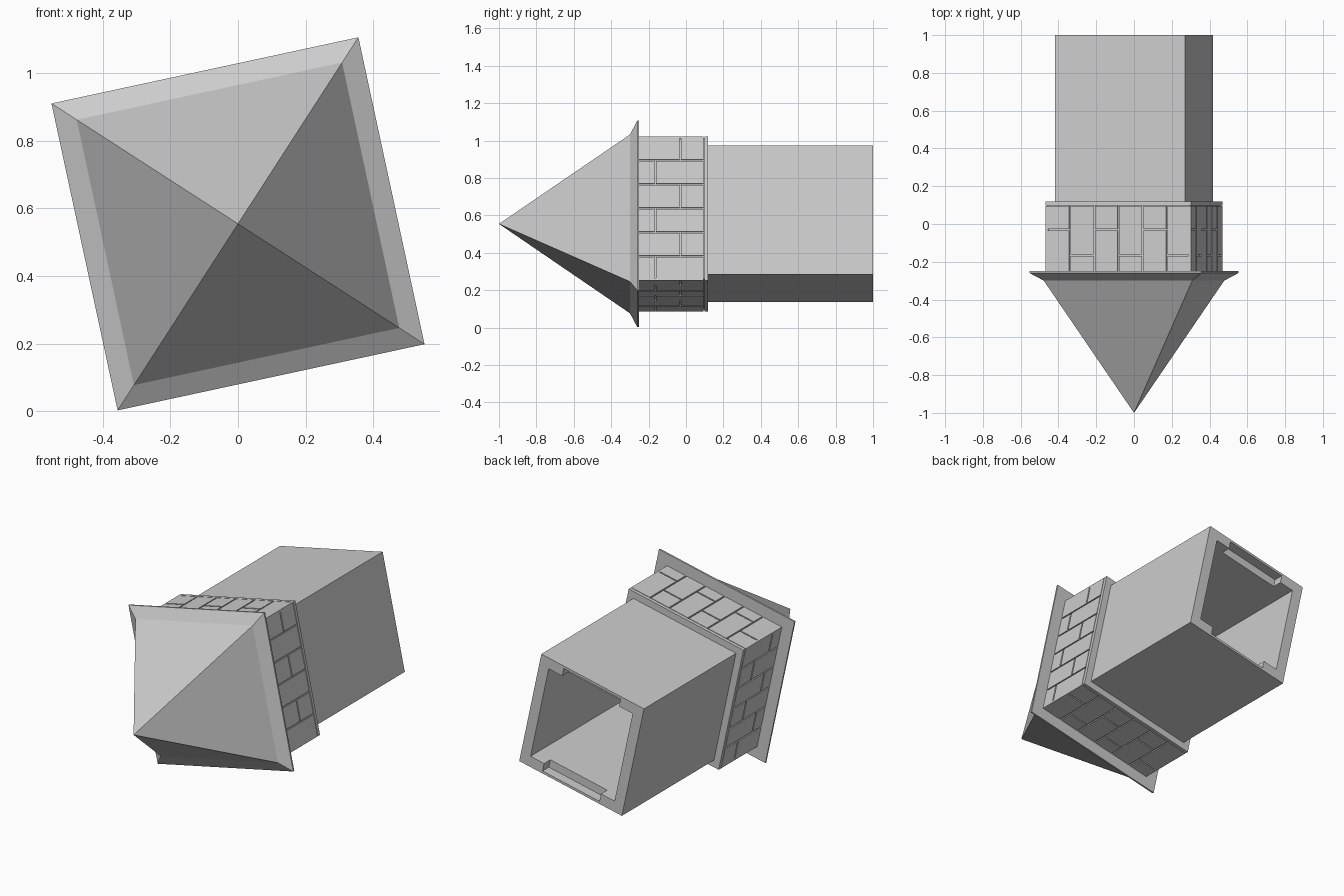
import bpy, bmesh
from math import radians
from mathutils import Matrix, Vector

cube = bpy.data.objects.get("Cube")
if cube:
    bpy.data.objects.remove(cube)

# The whole tower lies along y, rolled about its own axis
PLACE = Matrix.Translation((0, 0, 0.5545)) @ Matrix.Rotation(radians(-12.16), 4, 'Y')


def finish(name, bm):
    bmesh.ops.remove_doubles(bm, verts=bm.verts, dist=1e-5)
    bmesh.ops.recalc_face_normals(bm, faces=bm.faces)
    bm.transform(PLACE)
    mesh = bpy.data.meshes.new(name)
    bm.to_mesh(mesh)
    bm.free()
    obj = bpy.data.objects.new(name, mesh)
    bpy.context.collection.objects.link(obj)
    return obj


def square_loft(name, profile):
    """Sweep a closed (half width, y) profile around four corners."""
    bm = bmesh.new()
    corners = [(-1, -1), (1, -1), (1, 1), (-1, 1)]
    rings = [[bm.verts.new((sx * h, y, sz * h)) for sx, sz in corners]
             for h, y in profile]
    for a, b in zip(rings, rings[1:] + rings[:1]):
        for i in range(4):
            j = (i + 1) % 4
            if (a[i].co - a[j].co).length < 1e-6:
                bm.faces.new((a[i], b[j], b[i]))
            elif (b[i].co - b[j].co).length < 1e-6:
                bm.faces.new((a[i], a[j], b[i]))
            else:
                bm.faces.new((a[i], a[j], b[j], b[i]))
    return finish(name, bm)


def add_box(bm, low, high, turn=Matrix()):
    low, high = Vector(low), Vector(high)
    mat = turn @ Matrix.Translation((low + high) / 2) @ Matrix.Diagonal((*(high - low), 1))
    bmesh.ops.create_cube(bm, size=1, matrix=mat)


# Pyramid roof with flared eaves and a flat underside
bm = bmesh.new()
rings = []
for half, y in ((0.402, -0.3), (0.465, -0.26), (0.465, -0.25)):
    rings.append([bm.verts.new((sx * half, y, sz * half))
                  for sx, sz in ((-1, -1), (1, -1), (1, 1), (-1, 1))])
tip = bm.verts.new((0, -1, 0))
for i in range(4):
    j = (i + 1) % 4
    bm.faces.new((tip, rings[0][i], rings[0][j]))
    for a, b in zip(rings, rings[1:]):
        bm.faces.new((a[i], a[j], b[j], b[i]))
bm.faces.new(rings[-1])
finish("roof", bm)

# Hollow shaft
SHAFT, INNER, COLLAR, CORE = 0.352, 0.288, 0.3935, 0.385
shaft = square_loft("shaft", [(SHAFT, -0.25), (SHAFT, 1), (INNER, 1), (INNER, -0.25)])

# Shallow recesses in the upper and lower walls of the open end
bm = bmesh.new()
for side in (-1, 1):
    z = sorted((side * (INNER - 0.03), side * (SHAFT - 0.015)))
    add_box(bm, (-0.195, 0.94, z[0]), (0.195, 1.05, z[1]))
cutter = finish("recess_cutter", bm)
cutter.hide_render = True
mod = shaft.modifiers.new("recesses", 'BOOLEAN')
mod.operation, mod.solver, mod.object = 'DIFFERENCE', 'EXACT', cutter
bpy.context.view_layer.objects.active = shaft
bpy.ops.object.modifier_apply(modifier=mod.name)
bpy.data.objects.remove(cutter)

# Collar core and its plain rear band
square_loft("collar_core", [(CORE, -0.25), (CORE, 0.1), (SHAFT, 0.1), (SHAFT, -0.25)])
square_loft("collar_band", [(COLLAR, 0.098), (COLLAR, 0.118), (SHAFT, 0.118), (SHAFT, 0.098)])

# Brick facing on all four sides, separated by thin grooves
ROWS, GAP, START, END = 6, 0.004, -0.25, 0.098
pitch = 2 * COLLAR / ROWS
bm = bmesh.new()
for side in range(4):
    turn = Matrix.Rotation(radians(90 * side), 4, 'Y')
    for row in range(ROWS):
        left = -COLLAR + row * pitch + (GAP if row else 0)
        right = -COLLAR + (row + 1) * pitch - (GAP if row < ROWS - 1 else 0)
        joint = -0.165 if row % 2 else -0.03
        for y0, y1 in ((START, joint - GAP), (joint + GAP, END - GAP)):
            add_box(bm, (left, y0, CORE - 0.004), (right, y1, COLLAR), turn)
finish("collar_bricks", bm)
